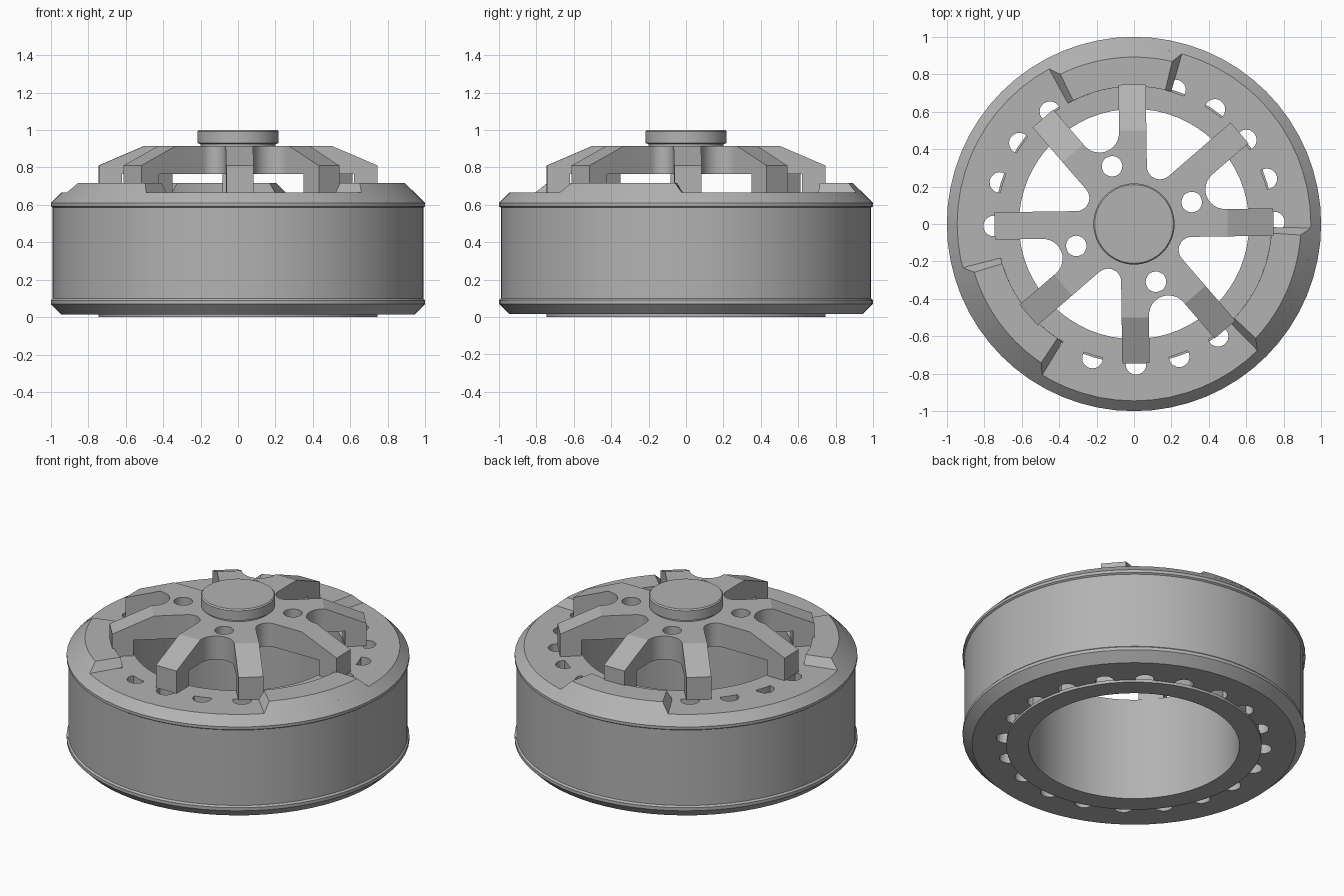
import bpy, bmesh
from math import sin, cos, radians, pi
from mathutils import Vector

cube = bpy.data.objects.get("Cube")
if cube:
    bpy.data.objects.remove(cube, do_unlink=True)

grey = bpy.data.materials.new("plain grey")
grey.use_nodes = True
colour = (0.45, 0.45, 0.45, 1)
grey.diffuse_color = colour
grey.node_tree.nodes["Principled BSDF"].inputs["Base Color"].default_value = colour

TURN = 0.8       # whole spider and vent pattern sit slightly rotated
SEGMENTS = 64
DECK = 0.665     # height of the flat upper face of the drum


def polar(r, deg, z=0.0):
    return Vector((r * cos(radians(deg)), r * sin(radians(deg)), z))


def finish(name, bm, smooth=True):
    bmesh.ops.recalc_face_normals(bm, faces=bm.faces)
    mesh = bpy.data.meshes.new(name)
    bm.to_mesh(mesh)
    bm.free()
    mesh.materials.append(grey)
    obj = bpy.data.objects.new(name, mesh)
    bpy.context.collection.objects.link(obj)
    if smooth:
        shade(obj)
    return obj


def shade(obj):
    bpy.ops.object.select_all(action='DESELECT')
    obj.select_set(True)
    bpy.context.view_layer.objects.active = obj
    bpy.ops.object.shade_smooth_by_angle(angle=radians(25))


def lathe(name, profile, closed=True):
    """Revolve (radius, height) points; open profiles get end caps."""
    bm = bmesh.new()
    rings = [[bm.verts.new(polar(r, 360 * i / SEGMENTS, z)) for i in range(SEGMENTS)]
             for r, z in profile]
    pairs = list(zip(rings, rings[1:]))
    if closed:
        pairs.append((rings[-1], rings[0]))
    else:
        bm.faces.new(rings[0])
        bm.faces.new(rings[-1])
    for a, b in pairs:
        for i in range(SEGMENTS):
            j = (i + 1) % SEGMENTS
            bm.faces.new((a[i], a[j], b[j], b[i]))
    return finish(name, bm)


def add_prism(bm, bottom, top):
    """Join two matching loops into a closed solid."""
    a = [bm.verts.new(p) for p in bottom]
    b = [bm.verts.new(p) for p in top]
    bm.faces.new(a)
    bm.faces.new(b)
    for i in range(len(a)):
        j = (i + 1) % len(a)
        bm.faces.new((a[i], a[j], b[j], b[i]))


def drill(obj, angles, distance, radius, z0, z1):
    """Cut a circle of round holes through a part."""
    bm = bmesh.new()
    for ang in angles:
        loops = [[polar(distance, ang, z) + polar(radius, 360 * k / 20) for k in range(20)]
                 for z in (z0, z1)]
        add_prism(bm, *loops)
    cutter = finish("hole_cutter", bm, False)
    cutter.hide_render = True
    mod = obj.modifiers.new("holes", 'BOOLEAN')
    mod.operation = 'DIFFERENCE'
    mod.solver = 'EXACT'
    mod.object = cutter
    bpy.ops.object.select_all(action='DESELECT')
    obj.select_set(True)
    bpy.context.view_layer.objects.active = obj
    bpy.ops.object.modifier_apply(modifier=mod.name)
    bpy.data.objects.remove(cutter, do_unlink=True)
    shade(obj)


# Drum with thin rims, chamfers and a ring of vents
drum = lathe("drum", [(0.735, 0.015), (0.945, 0.015), (1.0, 0.07), (1.0, 0.09), (0.99, 0.1),
                      (0.99, 0.585), (1.0, 0.592), (1.0, 0.61), (0.945, DECK), (0.735, DECK)])
drill(drum, [TURN + 18 * i for i in range(20)], 0.75, 0.055, -0.1, 0.8)

# Inner sleeve with a bottom flange
lathe("inner_sleeve", [(0.615, 0), (0.745, 0), (0.745, 0.02), (0.735, 0.02),
                       (0.735, DECK), (0.615, DECK)])

# Raised pads with sloping ends
bm = bmesh.new()
for mid in (96.5, 216.5, 336.5):
    loops = []
    for half, outer, z in ((22.2, 0.945, DECK), (19.7, 0.892, 0.717)):
        steps = [mid + half * (k / 8 - 1) for k in range(17)]
        loops.append([polar(outer, a, z) for a in steps]
                     + [polar(0.735, a, z) for a in reversed(steps)])
    add_prism(bm, *loops)
finish("raised_pads", bm)

# Spider hub: spoke roots joined by rounded windows, wide and narrow in turn
HALF = 0.073
ROOT = 0.5
spokes = [TURN + 90 * q + a for q in range(4) for a in (0, 40)]
outline = []
for n, ang in enumerate(spokes):
    side = polar(HALF, ang + 90)
    outline += [polar(ROOT, ang) - side, polar(ROOT, ang) + side]
    gap, fillet = ((40, 0.105), (50, 0.07))[n % 2]
    mid = ang + gap / 2
    centre = polar((HALF + fillet) / sin(radians(gap / 2)), mid)
    first = 270 - gap / 2
    sweep = 180 - gap
    outline += [centre + polar(fillet, mid + first - sweep * k / 12) for k in range(13)]
bm = bmesh.new()
add_prism(bm, *[[p + Vector((0, 0, z)) for p in outline] for z in (0.765, 0.915)])
hub = finish("spider_hub", bm, False)
drill(hub, [TURN + 20 + 90 * q for q in range(4)], 0.33, 0.055, 0.7, 1.0)

# Spoke arms slope down, then drop to the deck as legs
profile = [(ROOT, 0.915), (0.745, 0.81), (0.745, DECK), (0.62, DECK), (0.62, 0.765), (ROOT, 0.765)]
for n, ang in enumerate(spokes):
    side = polar(HALF, ang + 90)
    bm = bmesh.new()
    add_prism(bm, *[[polar(r, ang, z) + side * s for r, z in profile] for s in (-1, 1)])
    finish(f"spoke_arm_{n + 1}", bm, False)

# Centre cap on a narrow neck
lathe("centre_cap", [(0.2, 0.9), (0.2, 0.925), (0.217, 0.93), (0.217, 0.992), (0.21, 1.0)], False)
